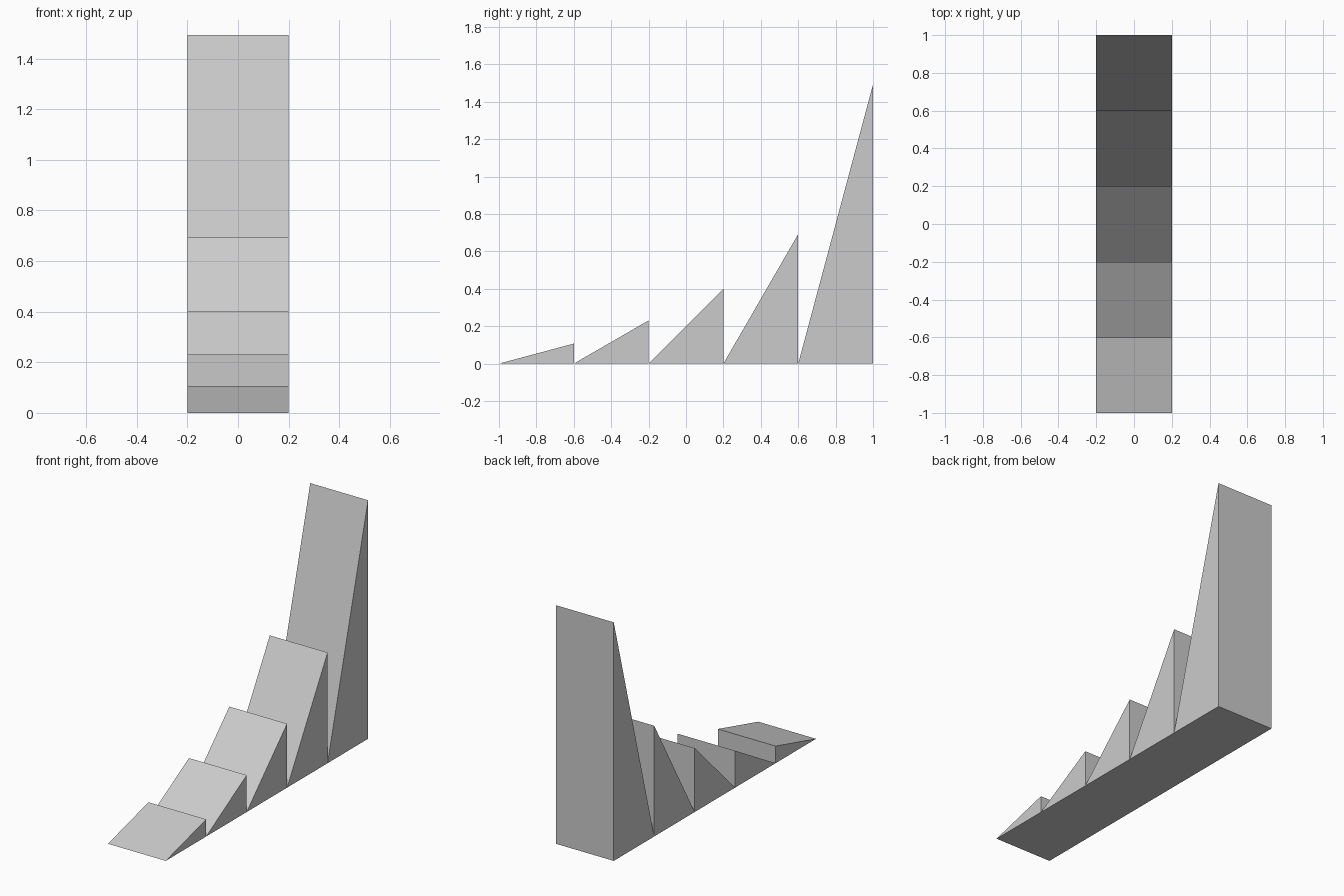
import bpy, bmesh, math

if "Cube" in bpy.data.objects:
    bpy.data.objects.remove(bpy.data.objects["Cube"])

SIZE = 0.4                       # width and run of every ramp
ANGLES = [15, 30, 45, 60, 75]    # slope of each ramp in degrees


def ramp(name, y, angle):
    """Right-triangle side profile extruded across x."""
    height = SIZE * math.tan(math.radians(angle))
    profile = [(y, 0), (y + SIZE, 0), (y + SIZE, height)]
    bm = bmesh.new()
    face = bm.faces.new([bm.verts.new((-SIZE / 2, py, pz)) for py, pz in profile])
    side = bmesh.ops.extrude_face_region(bm, geom=[face])
    verts = [v for v in side["geom"] if isinstance(v, bmesh.types.BMVert)]
    bmesh.ops.translate(bm, verts=verts, vec=(SIZE, 0, 0))
    if face.is_valid and len(bm.faces) < 5:   # keep the starting side closed
        bm.faces.new([v for v in bm.verts if v.co.x < 0])
    bmesh.ops.recalc_face_normals(bm, faces=bm.faces)
    mesh = bpy.data.meshes.new(name)
    bm.to_mesh(mesh)
    bm.free()
    bpy.context.collection.objects.link(bpy.data.objects.new(name, mesh))


# Row of ramps, shallow at the front to steep at the back
for i, angle in enumerate(ANGLES):
    ramp(f"ramp_{angle}_degrees", -1 + i * SIZE, angle)
